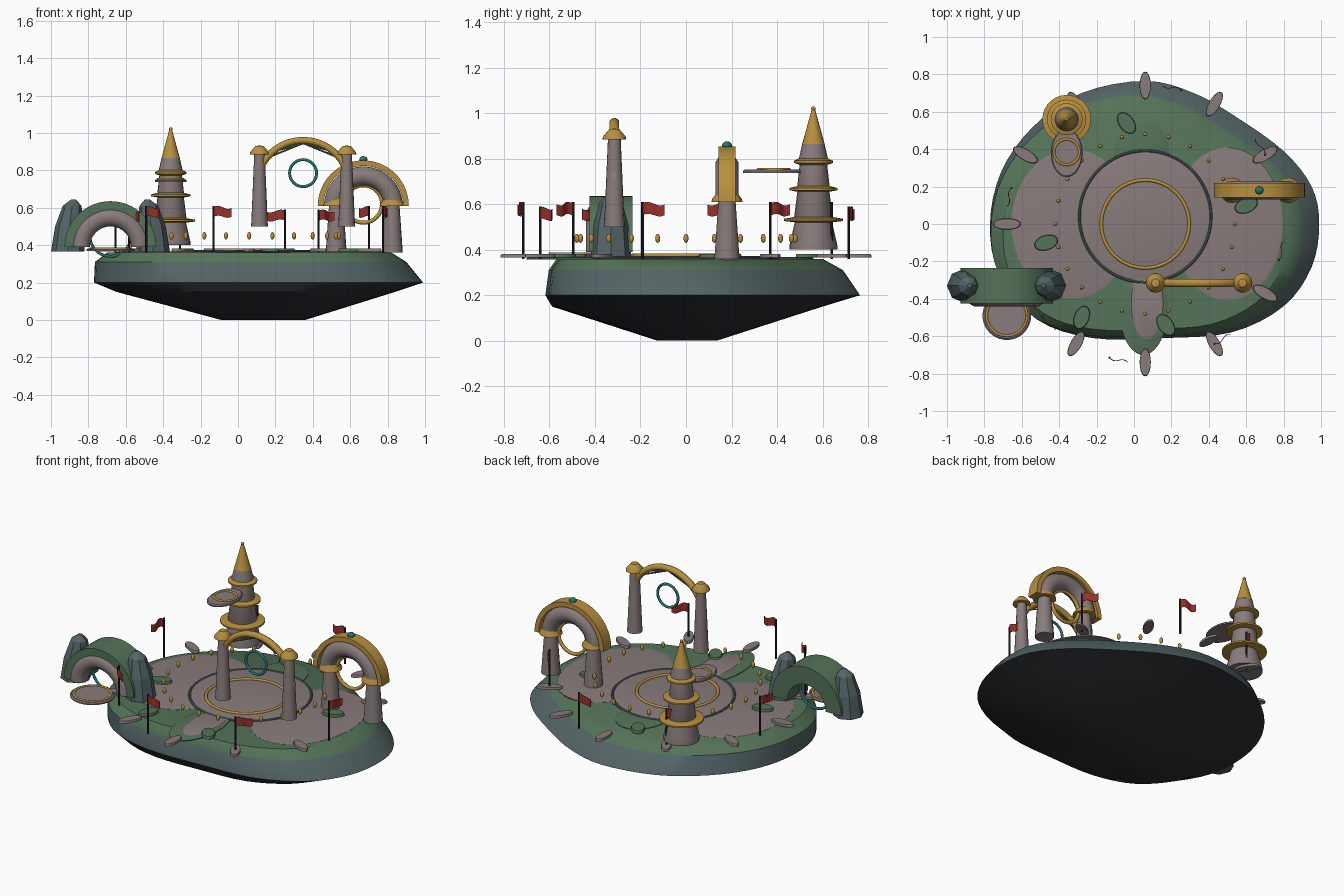
import bpy, bmesh
from math import sin, cos, pi, radians
from mathutils import Vector

if "Cube" in bpy.data.objects:
    bpy.data.objects.remove(bpy.data.objects["Cube"])


def mat(name, r, g, b):
    m = bpy.data.materials.new(name)
    m.diffuse_color = (r, g, b, 1)
    m.use_nodes = True
    m.node_tree.nodes["Principled BSDF"].inputs["Base Color"].default_value = m.diffuse_color
    return m


STONE = mat("stone", .25, .20, .20)
GREEN = mat("moss", .09, .17, .10)
SLATE = mat("slate", .09, .13, .135)
DARK = mat("dark_rock", .025, .028, .033)
GOLD = mat("gold", .48, .28, .05)
RED = mat("red_cloth", .32, .03, .025)
TEAL = mat("teal", .02, .17, .16)
WOOD = mat("pole", .02, .02, .02)


def finish(name, bm, mats, smooth=True):
    bmesh.ops.recalc_face_normals(bm, faces=bm.faces[:])
    me = bpy.data.meshes.new(name)
    bm.to_mesh(me)
    bm.free()
    for m in mats if isinstance(mats, list) else [mats]:
        me.materials.append(m)
    ob = bpy.data.objects.new(name, me)
    bpy.context.collection.objects.link(ob)
    if smooth:
        bpy.context.view_layer.objects.active = ob
        ob.select_set(True)
        bpy.ops.object.shade_smooth_by_angle(angle=radians(35))
        ob.select_set(False)
    return ob


def skin(name, rings, mats, cap=True, loop=False, idx=None, smooth=True):
    """Bridge a list of closed point rings."""
    bm = bmesh.new()
    vs = [[bm.verts.new(p) for p in r] for r in rings]
    n = len(vs[0])
    for k in range(len(vs) if loop else len(vs) - 1):
        a, b = vs[k], vs[(k + 1) % len(vs)]
        for i in range(n):
            f = bm.faces.new((a[i], a[(i + 1) % n], b[(i + 1) % n], b[i]))
            f.material_index = idx[k] if idx else 0
    if cap and not loop:
        bm.faces.new(vs[0]).material_index = idx[0] if idx else 0
        bm.faces.new(vs[-1]).material_index = idx[-1] if idx else 0
    return finish(name, bm, mats, smooth)


def lathe(name, x, y, prof, m, n=24):
    return skin(name, [[(x + r * cos(2 * pi * i / n), y + r * sin(2 * pi * i / n), z) for i in range(n)]
                       for r, z in prof], m)


def plate(name, x, y, z, rx, ry, h, m, rot=0, n=40):
    c, s = cos(rot), sin(rot)
    def ring(k, zz):
        pts = [(rx * k * cos(2 * pi * i / n), ry * k * sin(2 * pi * i / n)) for i in range(n)]
        return [(x + u * c - v * s, y + u * s + v * c, zz) for u, v in pts]
    return skin(name, [ring(1, z), ring(1, z + h * .6), ring(.94, z + h)], m)


def hoop(name, x, y, z, R, r, m, flat=False, a0=0, a1=360, n=40, w=None, k=12):
    """Tube swept round a circle or arc; w is the half depth, k=4 gives a box section."""
    full = a1 - a0 >= 360
    w = w or r
    rings = []
    for i in range(n if full else n + 1):
        a = radians(a0 + (a1 - a0) * i / n)
        ring = []
        for j in range(k):
            b = 2 * pi * (j + .5) / k
            f = 1.414 if k == 4 else 1
            d, e = R + r * f * cos(b), w * f * sin(b)
            ring.append((x + d * cos(a), y + d * sin(a), z + e) if flat else
                        (x + d * cos(a), y + e, z + d * sin(a)))
        rings.append(ring)
    return skin(name, rings, m, loop=full)


def ball(name, x, y, z, rx, rz, m):
    return lathe(name, x, y, [(max(rx * sin(pi * i / 8), .0005), z - rz * cos(pi * i / 8)) for i in range(9)], m, 12)


def rod(name, p, q, r, m, n=8):
    p, q = Vector(p), Vector(q)
    d = (q - p).normalized()
    u = d.orthogonal().normalized()
    v = d.cross(u)
    return skin(name, [[c + r * (u * cos(2 * pi * i / n) + v * sin(2 * pi * i / n)) for i in range(n)]
                       for c in (p, q)], m)


# island: irregular outline, squeezed into each level's bounds
ctrl = [(.99, 0), (.95, .2), (.80, .39), (.55, .57), (.32, .70), (.06, .765), (-.28, .70), (-.54, .52),
        (-.71, .28), (-.77, 0), (-.72, -.27), (-.52, -.51), (-.22, -.61), (.15, -.61), (.52, -.58), (.80, -.44),
        (.95, -.23)]
outline = []
for i in range(len(ctrl)):
    p0, p1, p2, p3 = [Vector(ctrl[(i + j - 1) % len(ctrl)]) for j in range(4)]
    for t in (0, .25, .5, .75):
        outline.append(.5 * (2 * p1 + (p2 - p0) * t + (2 * p0 - 5 * p1 + 4 * p2 - p3) * t * t
                             + (3 * p1 - p0 - 3 * p2 + p3) * t ** 3))


def level(z, x0, x1, y0, y1):
    return [(x0 + (p.x + .77) / 1.76 * (x1 - x0), y0 + (p.y + .62) / 1.385 * (y1 - y0), z) for p in outline]


skin("island", [level(0, -.09, .36, -.125, .135), level(.15, -.65, .84, -.59, .60), level(.20, -.77, .99, -.62, .765),
                level(.31, -.765, .90, -.605, .69), level(.36, -.70, .82, -.57, .60)],
     [DARK, SLATE, GREEN], idx=[0, 0, 1, 2])

# paved court with mossy petals
plate("left_court", -.33, 0, .355, .325, .40, .010, STONE)
plate("right_court", .50, 0, .355, .295, .41, .010, STONE)
plate("front_moss_petal", .05, -.45, .358, .13, .25, .010, GREEN)
plate("back_moss_petal", .04, .36, .358, .15, .20, .010, GREEN)
plate("front_stone_petal", .07, -.42, .360, .09, .20, .011, STONE)
plate("centre_court", .06, .04, .36, .35, .35, .013, STONE, n=64)
hoop("court_edge", .06, .04, .366, .352, .008, SLATE, True, n=64, k=8)
hoop("court_ring", .06, 0, .374, .235, .009, GOLD, True, n=64)

# stepping stones on the rim, lanterns, leaves
for i in range(1, 12):
    a = radians(30 * i)
    plate("rim_stone", .06 + .74 * cos(a), .74 * sin(a), .365, .075, .03, .016, STONE, a, 20)
for i in range(24):
    a = radians(15 * i)
    ball("bead_lantern", .06 + .48 * cos(a), .48 * sin(a), .45, .011, .02, GOLD)
for x, y, r in [(-.04, .54, 2.2), (-.47, -.10, .3), (.60, .10, .4), (-.28, -.50, 1.2), (.17, -.54, 2.2)]:
    plate("leaf", x, y, .366, .065, .04, .016, GREEN, r, 20)

# pennants
for i, deg in enumerate([255, 300, 345, 30, 75, 120, 165, 210, 222]):
    a = radians(deg)
    x, y = .06 + .74 * cos(a), .74 * sin(a)
    t, o = Vector((-sin(a), cos(a), 0)), Vector((cos(a), sin(a), 0))
    top = .61 - .02 * (i % 3 == 1)
    rod("flag_pole", (x, y, .36), (x, y, top), .006, WOOD)
    rings = []
    for s in range(9):
        u = s / 8
        c = Vector((x, y, top - .033 + .007 * sin(u * 6))) + t * (.1 * u) + o * (.009 * sin(u * 6))
        h = Vector((0, 0, .027 - .004 * u))
        rings.append([c - h - o * .002, c - h + o * .002, c + h + o * .002, c + h - o * .002])
    skin("flag", rings, RED)

# tower
tx, ty = -.36, .56
lathe("tower_body", tx, ty, [(.105, .40), (.105, .42), (.08, .53), (.085, .54), (.07, .66), (.072, .67),
                             (.06, .78), (.066, .79), (.048, .87)], STONE, 20)
for z, r in [(.53, .13), (.665, .105), (.785, .085)]:
    lathe("tower_eave", tx, ty, [(.06, z - .012), (r, z - .004), (r, z + .006), (.06, z + .018)], GOLD, 28)
lathe("tower_spire", tx, ty, [(.05, .865), (.045, .88), (.008, 1.015)], GOLD, 20)
ball("spire_tip", tx, ty, 1.02, .01, .01, GOLD)
plate("tower_balcony", tx, .38, .738, .085, .13, .014, STONE)
hoop("balcony_ring", tx, .385, .752, .068, .007, GOLD, True)

# left arch: moss shell, stone tube, peaked piers
lx, ly = -.682, -.33
hoop("moss_arch", lx, ly, .39, .19, .055, [GREEN], a1=180, w=.095, k=4)
hoop("stone_arch", lx, ly - .06, .39, .16, .052, STONE, a1=180)
hoop("arch_portal", lx, ly, .45, .11, .008, TEAL)
for s in (-1, 1):
    skin("moss_pier", [[(lx + s * c + r * cos(2 * pi * i / 8), ly + r * sin(2 * pi * i / 8), z) for i in range(8)]
                       for c, r, z in [(.228, .09, .365), (.218, .078, .50), (.205, .05, .61), (.197, .012, .645)]],
         SLATE, smooth=False)
plate("left_landing", -.68, -.49, .368, .13, .13, .014, STONE)
hoop("landing_ring", -.68, -.49, .381, .108, .007, GOLD, True)

# middle arch: slim floating pillars and gold hoop
mx, my = .348, -.315
hoop("gold_arch", mx, my, .71, .25, .019, GOLD, a1=180, w=.022)
for s in (-1, 1):
    x = mx + s * .233
    lathe("slim_pillar", x, my, [(.046, .50), (.044, .52), (.028, .89)], STONE, 16)
    lathe("pillar_cap", x, my, [(.052, .885), (.05, .897), (.033, .917), (.022, .93), (.004, .932)], GOLD, 20)
    for e in (0, .03):
        rod("hanging_cord", (x, my, .85 + e), (mx, my, .945), .005, GREEN)
hoop("hanging_portal", mx, my, .785, .072, .008, TEAL)

# right arch: stone tube, gold canopy, capped pillars
rx, ry = .67, .18
hoop("canopy", rx, ry, .61, .228, .015, GOLD, a1=180, w=.038, k=4)
hoop("stone_vault", rx, ry, .61, .16, .052, STONE, a1=180)
hoop("gold_portal", rx, ry, .62, .10, .011, GOLD)
ball("keystone_gem", rx, ry, .858, .022, .018, TEAL)
for x in (.525, .825):
    lathe("thick_pillar", x, ry, [(.056, .36), (.054, .39), (.038, .62)], STONE, 18)
    lathe("thick_pillar_cap", x, ry, [(.068, .61), (.066, .622), (.045, .65), (.04, .69)], GOLD, 20)
